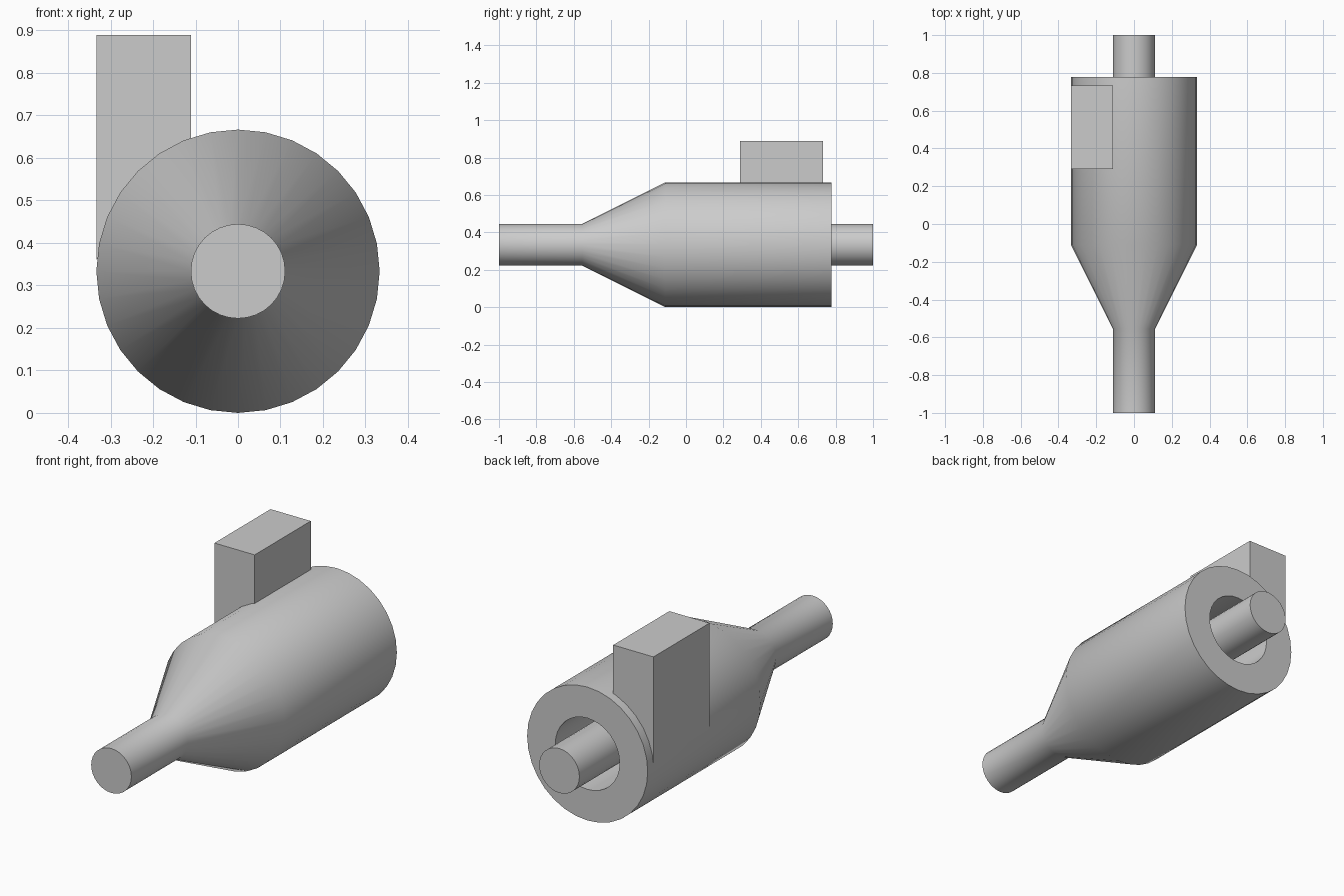
import bpy, bmesh, math
from mathutils import Matrix, Vector

cube = bpy.data.objects.get("Cube")
if cube:
    bpy.data.objects.remove(cube)

SIDES = 32
AXIS_Z = 1 / 3            # height of the turning axis
OUTER, BORE, PIPE = 1 / 3, 0.178, 1 / 9

grey = bpy.data.materials.new("plain grey")
grey.use_nodes = True
grey.diffuse_color = (0.6, 0.6, 0.6, 1)
grey.node_tree.nodes["Principled BSDF"].inputs["Base Color"].default_value = (0.6, 0.6, 0.6, 1)


def finish(name, bm):
    """Turn a bmesh into a named grey object with sharp edges kept."""
    bmesh.ops.recalc_face_normals(bm, faces=bm.faces)
    mesh = bpy.data.meshes.new(name)
    bm.to_mesh(mesh)
    bm.free()
    mesh.materials.append(grey)
    obj = bpy.data.objects.new(name, mesh)
    bpy.context.collection.objects.link(obj)
    bpy.ops.object.select_all(action='DESELECT')
    obj.select_set(True)
    bpy.context.view_layer.objects.active = obj
    bpy.ops.object.shade_smooth_by_angle(angle=math.radians(30))
    return obj


def lathe(name, profile):
    """Rings of (radius, y) around the lengthwise axis, capped at both ends."""
    bm = bmesh.new()
    rings = []
    for radius, y in profile:
        ring = []
        for i in range(SIDES):
            a = math.tau * i / SIDES
            ring.append(bm.verts.new((radius * math.sin(a), y, AXIS_Z + radius * math.cos(a))))
        rings.append(ring)
    for a, b in zip(rings, rings[1:]):
        for i in range(SIDES):
            j = (i + 1) % SIDES
            bm.faces.new((a[i], a[j], b[j], b[i]))
    bm.faces.new(rings[0])
    bm.faces.new(rings[-1])
    return finish(name, bm)


# Front spout, cone and drum with a deep bore in the back
lathe("body", [(PIPE, -1), (PIPE, -0.555), (OUTER, -0.111), (OUTER, 0.778),
               (BORE, 0.778), (BORE, -0.1)])

# Pipe standing inside the bore and out of the back
lathe("back_pipe", [(PIPE, -0.11), (PIPE, 1)])

# Tangential inlet block, sunk into the drum wall but clear of the bore
bm = bmesh.new()
outline = [(-OUTER, 0.36), (-OUTER, 0.889), (-PIPE, 0.889), (-PIPE, 0.56)]
face = bm.faces.new([bm.verts.new((x, 0.29, z)) for x, z in outline])
solid = bmesh.ops.extrude_face_region(bm, geom=[face], use_keep_orig=True)
moved = [v for v in solid["geom"] if isinstance(v, bmesh.types.BMVert)]
bmesh.ops.translate(bm, verts=moved, vec=(0, 0.443, 0))
finish("inlet_block", bm)
